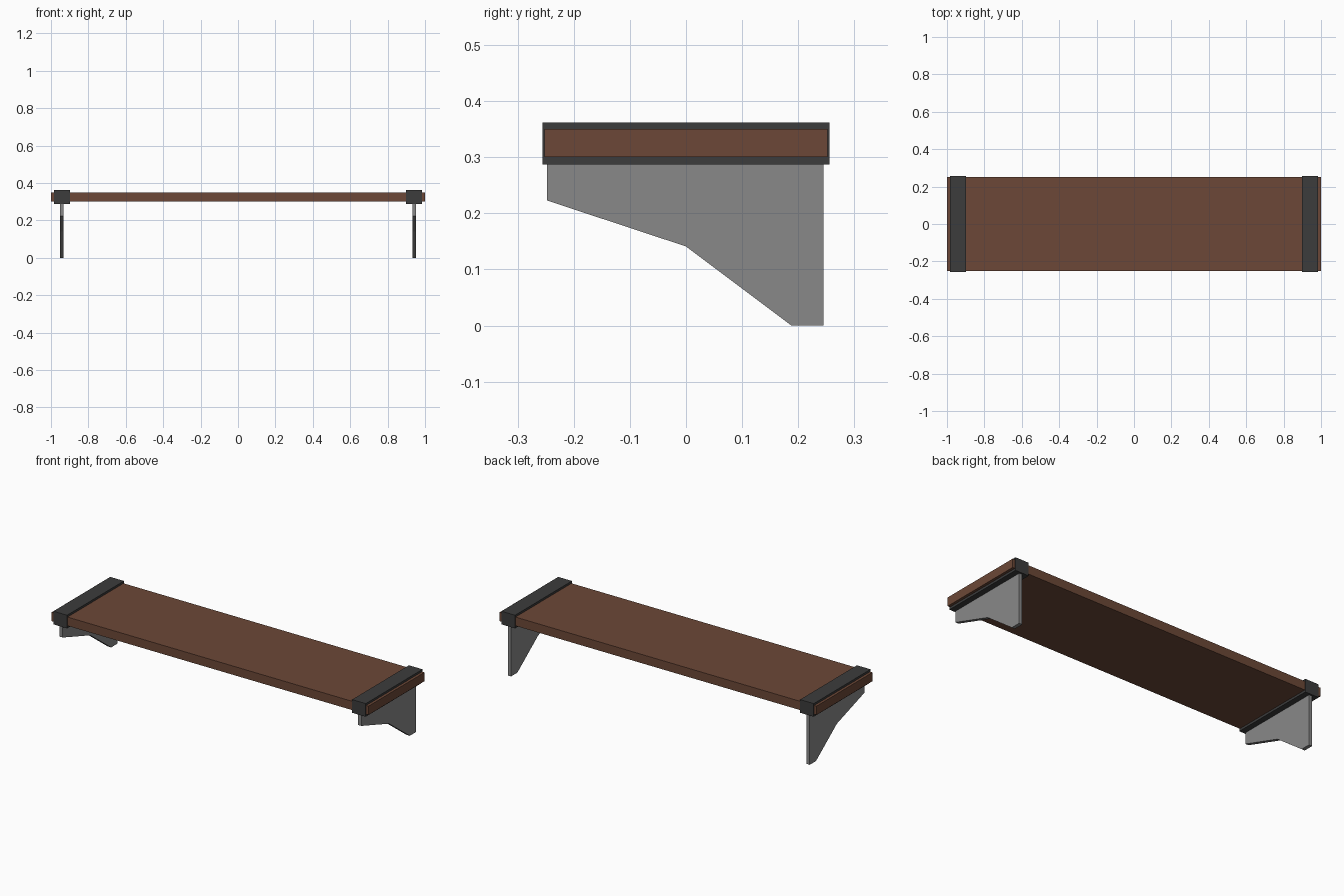
import bpy

if "Cube" in bpy.data.objects:
    bpy.data.objects.remove(bpy.data.objects["Cube"])


def material(name, rgb):
    m = bpy.data.materials.new(name)
    m.diffuse_color = (*rgb, 1.0)
    m.use_nodes = True
    m.node_tree.nodes["Principled BSDF"].inputs["Base Color"].default_value = m.diffuse_color
    return m


wood = material("brown_wood", (0.15, 0.064, 0.038))
dark = material("dark_metal", (0.045, 0.045, 0.045))
grey = material("grey_metal", (0.25, 0.25, 0.25))


def prism(name, profile, x0, x1, mat):
    """Extrude a (y, z) profile, listed counter-clockwise seen from +x, along x."""
    n = len(profile)
    verts = [(x, y, z) for x in (x0, x1) for y, z in profile]
    faces = [tuple(reversed(range(n))), tuple(range(n, 2 * n))]
    faces += [(i, (i + 1) % n, n + (i + 1) % n, n + i) for i in range(n)]
    me = bpy.data.meshes.new(name)
    me.from_pydata(verts, [], faces)
    me.materials.append(mat)
    ob = bpy.data.objects.new(name, me)
    bpy.context.collection.objects.link(ob)
    return ob


def rect(half_y, z0, z1):
    return [(-half_y, z0), (half_y, z0), (half_y, z1), (-half_y, z1)]


# Wooden plank
prism("shelf_board", rect(0.252, 0.30, 0.35), -1.0, 1.0, wood)

# Side outline of the tapered bracket, deepest at the wall
bracket = [(-0.248, 0.29), (-0.248, 0.223), (0.0, 0.141),
           (0.188, 0.0), (0.245, 0.0), (0.245, 0.29)]

# Metal bands around the plank and brackets below, at both ends
for side, s in (("left", -1), ("right", 1)):
    c = 0.942 * s
    prism(side + "_band", rect(0.256, 0.287, 0.362), c - 0.043, c + 0.043, dark)
    prism(side + "_bracket", bracket, c - 0.01, c + 0.01, grey)
